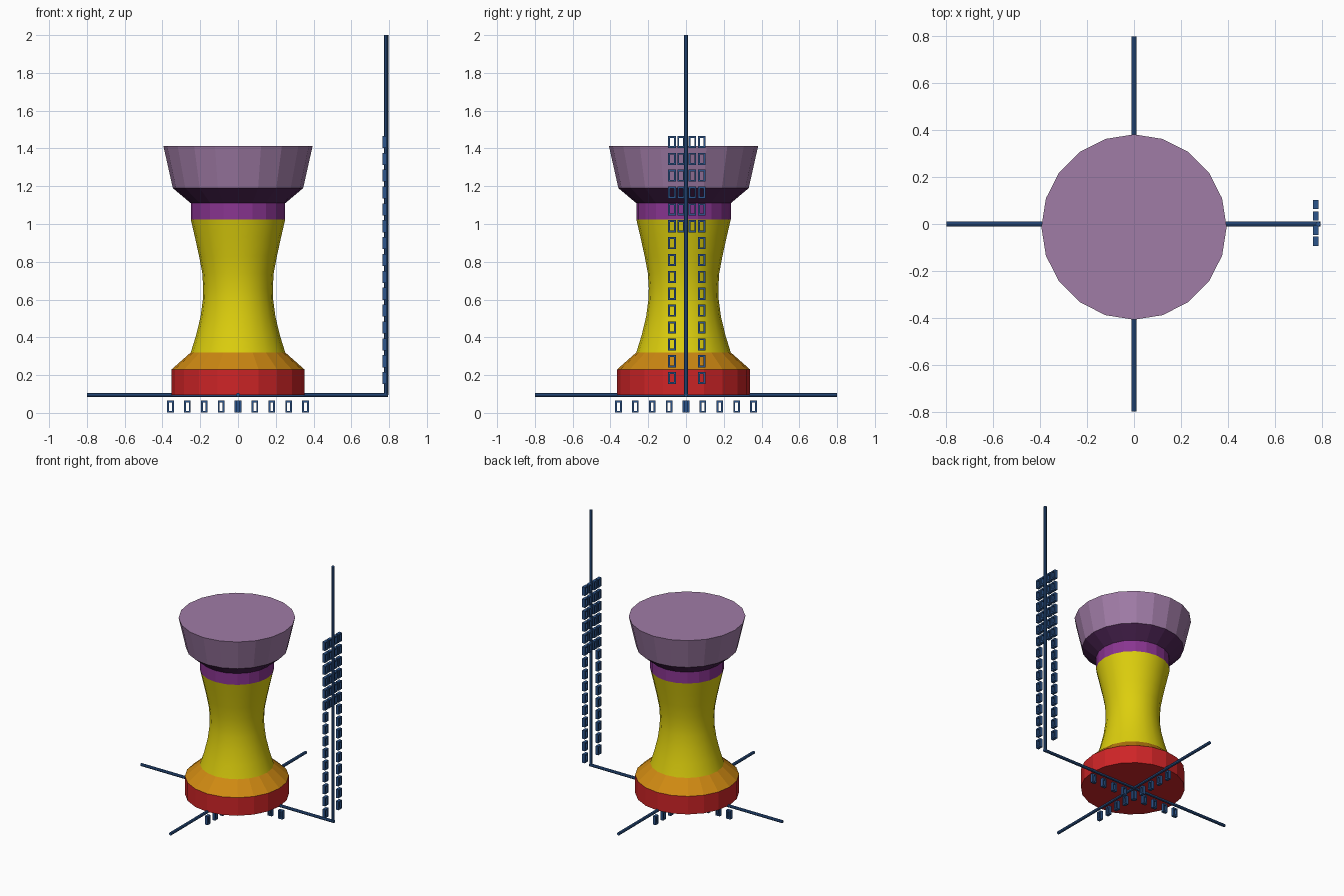
import bpy, bmesh, math
from mathutils import Matrix, Vector

cube = bpy.data.objects.get("Cube")
if cube:
    bpy.data.objects.remove(cube)

SIDES = 20
BASE = 0.095
STEP = 0.0893


def material(name, r, g, b):
    m = bpy.data.materials.new(name)
    m.use_nodes = True
    m.diffuse_color = (r, g, b, 1)
    m.node_tree.nodes["Principled BSDF"].inputs["Base Color"].default_value = (r, g, b, 1)
    return m


red = material("red", 0.62, 0.018, 0.02)
orange = material("orange", 0.62, 0.25, 0.006)
yellow = material("yellow", 0.72, 0.62, 0.004)
violet = material("violet", 0.25, 0.035, 0.28)
dark_violet = material("dark violet", 0.075, 0.018, 0.09)
mauve = material("mauve", 0.35, 0.2, 0.38)
blue = material("blue", 0.025, 0.09, 0.26)


def finish(name, bm, mat):
    bmesh.ops.recalc_face_normals(bm, faces=bm.faces)
    mesh = bpy.data.meshes.new(name)
    bm.to_mesh(mesh)
    bm.free()
    mesh.materials.append(mat)
    obj = bpy.data.objects.new(name, mesh)
    bpy.context.collection.objects.link(obj)
    return obj


def lathe(name, profile, mat, floor=False, lid=False):
    """Ring-by-ring turned part around the vertical axis."""
    bm = bmesh.new()
    rings = []
    for r, z in profile:
        rings.append([bm.verts.new((r * math.cos(a), r * math.sin(a) - 0.013, z))
                      for a in (math.tau * i / SIDES for i in range(SIDES))])
    for low, high in zip(rings, rings[1:]):
        for i in range(SIDES):
            j = (i + 1) % SIDES
            bm.faces.new((low[i], low[j], high[j], high[i]))
    if floor:
        bm.faces.new(rings[0][::-1])
    if lid:
        bm.faces.new(rings[-1])
    obj = finish(name, bm, mat)
    # Open bands must face outwards
    obj.data.update()
    p = obj.data.polygons[0]
    if p.normal.x * p.center.x + p.normal.y * p.center.y < 0:
        obj.data.flip_normals()
    return obj


# Turned body, bottom to top
lathe("foot", [(0.352, BASE), (0.352, 0.23)], red, floor=True)
lathe("foot_bevel", [(0.352, 0.23), (0.25, 0.32)], orange)
waist = lathe("waist", [(0.25, 0.32), (0.222, 0.41), (0.198, 0.51), (0.186, 0.6), (0.184, 0.66),
                        (0.189, 0.74), (0.206, 0.83), (0.228, 0.93), (0.25, 1.025)], yellow)
lathe("neck_band", [(0.25, 1.025), (0.25, 1.11)], violet)
lathe("head_flare", [(0.25, 1.11), (0.345, 1.19)], dark_violet)
lathe("head", [(0.345, 1.19), (0.395, 1.413)], mauve, lid=True)
for p in waist.data.polygons:
    p.use_smooth = True


# Thin axis rods
def rod(name, start, end):
    a, b = Vector(start), Vector(end)
    bm = bmesh.new()
    turn = (b - a).to_track_quat('Z', 'Y').to_matrix().to_4x4()
    bmesh.ops.create_cone(bm, cap_ends=True, segments=8, radius1=0.011, radius2=0.011,
                          depth=(b - a).length, matrix=Matrix.Translation((a + b) / 2) @ turn)
    finish(name, bm, blue)


rod("width_rod", (-0.8, 0, BASE), (0.795, 0, BASE))
rod("depth_rod", (0, -0.8, BASE), (0, 0.8, BASE))
rod("height_rod", (0.785, 0, BASE), (0.785, 0, 2))


# Blank open tick frames, standing upright
def tick(bm, centre, along_x, width=0.04, height=0.064):
    bar, depth = 0.01, 0.022
    side, end = (width - bar) / 2, (height - bar) / 2
    for u, v, w, h in ((-side, 0, bar, height), (side, 0, bar, height),
                       (0, -end, width, bar), (0, end, width, bar)):
        offset = (u, 0, v) if along_x else (0, u, v)
        size = (w, depth, h) if along_x else (depth, w, h)
        bmesh.ops.create_cube(bm, size=1, matrix=Matrix.Translation(Vector(centre) + Vector(offset))
                              @ Matrix.Diagonal((*size, 1)))


# Height ticks in two columns, doubled on the upper rows
bm = bmesh.new()
for n in range(1, 16):
    columns = (-0.074, 0.083) if n < 10 else (-0.074, -0.026, 0.034, 0.083)
    for y in columns:
        tick(bm, (0.775, y, BASE + STEP * n), False)
finish("height_ticks", bm, blue)

# Floor ticks hanging below both horizontal rods
for name, along_x in (("width_ticks", True), ("depth_ticks", False)):
    bm = bmesh.new()
    for n in range(-4, 5):
        d = n * STEP
        tick(bm, (d, 0, 0.033) if along_x else (0, d, 0.033), along_x, 0.035)
    finish(name, bm, blue)
